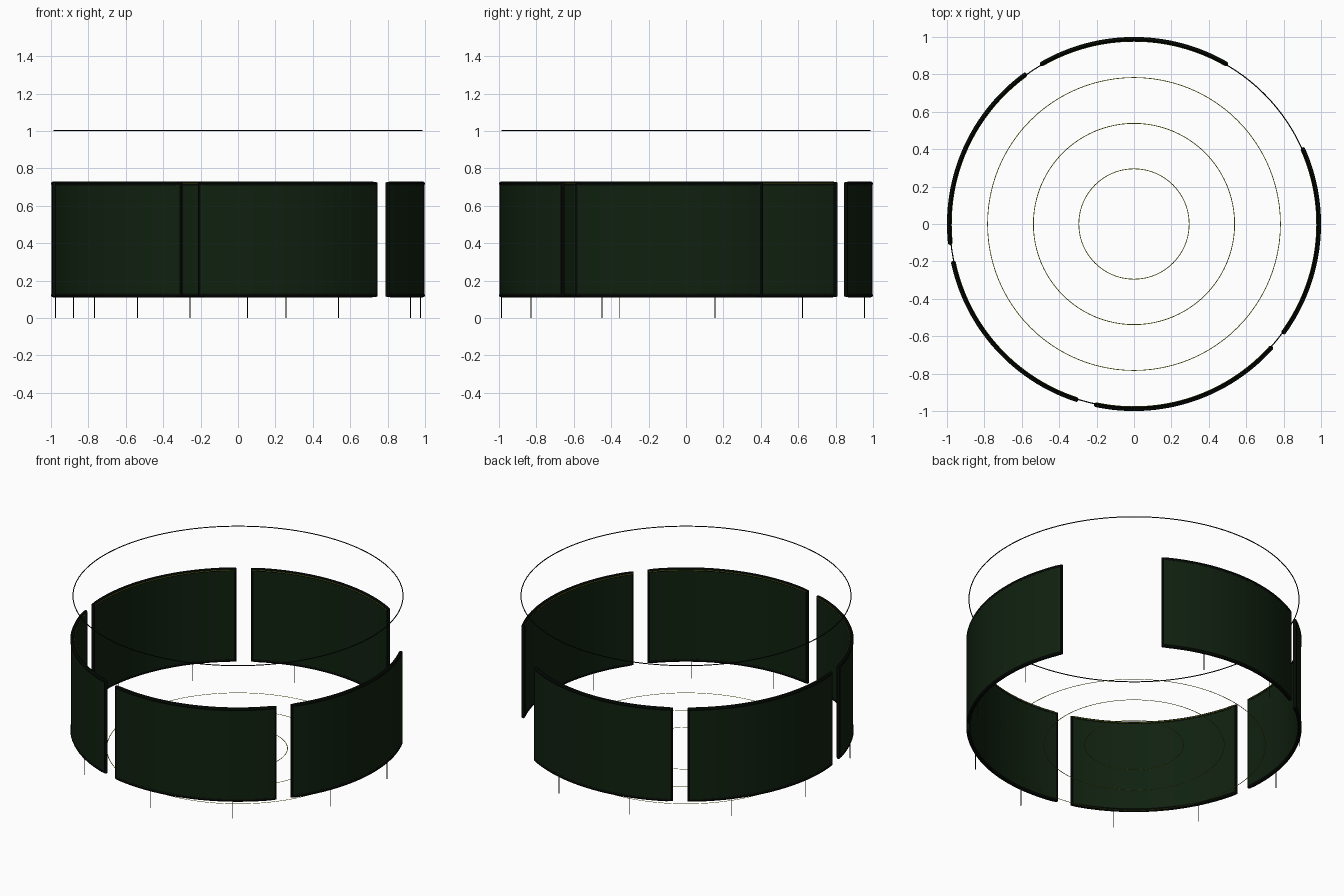
import bpy, bmesh
from math import sin, cos, radians

cube = bpy.data.objects.get("Cube")
if cube:
    bpy.data.objects.remove(cube, do_unlink=True)


def material(name, rgb):
    m = bpy.data.materials.new(name)
    m.use_nodes = True
    m.diffuse_color = (*rgb, 1)
    m.node_tree.nodes["Principled BSDF"].inputs["Base Color"].default_value = (*rgb, 1)
    return m


GREEN = material("dark green", (0.005, 0.015, 0.005))
BLACK = material("green black", (0.002, 0.004, 0.002))
YELLOW = material("yellow green", (0.42, 0.45, 0.02))

RADIUS, BOTTOM, TOP = 0.988, 0.122, 0.718
RIM, STEPS = 0.012, 32


def polar(r, deg, z):
    return (r * cos(radians(deg)), r * sin(radians(deg)), z)


def arc(r, start, end, z, steps=STEPS):
    return [polar(r, start + (end - start) * i / steps, z) for i in range(steps + 1)]


def finish(ob, mat):
    ob.data.materials.append(mat)
    bpy.ops.object.select_all(action='DESELECT')
    ob.select_set(True)
    bpy.context.view_layer.objects.active = ob
    if ob.type == 'CURVE':
        bpy.ops.object.convert(target='MESH')
    bpy.ops.object.shade_smooth_by_angle()


def tube(name, points, radius, mat, cyclic=False, sides=2):
    """Round bar along a path."""
    cu = bpy.data.curves.new(name, 'CURVE')
    cu.dimensions = '3D'
    cu.bevel_depth = radius
    cu.bevel_resolution = sides
    cu.use_fill_caps = not cyclic
    sp = cu.splines.new('POLY')
    sp.points.add(len(points) - 1)
    for p, co in zip(sp.points, points):
        p.co = (*co, 1)
    sp.use_cyclic_u = cyclic
    ob = bpy.data.objects.new(name, cu)
    bpy.context.collection.objects.link(ob)
    finish(ob, mat)


def sweep(name, r0, r1, z0, z1, start, end, steps, mat):
    """Rectangular section turned about the z axis."""
    bm = bmesh.new()
    rows = []
    for i in range(steps + 1):
        a = start + (end - start) * i / steps
        rows.append([bm.verts.new(polar(r, a, z))
                     for r, z in ((r0, z0), (r1, z0), (r1, z1), (r0, z1))])
    for a, b in zip(rows, rows[1:]):
        for k in range(4):
            n = (k + 1) % 4
            bm.faces.new((a[k], a[n], b[n], b[k]))
    if end - start < 360:
        bm.faces.new(rows[0])
        bm.faces.new(rows[-1])
    else:
        bmesh.ops.remove_doubles(bm, verts=bm.verts, dist=1e-5)
    bmesh.ops.recalc_face_normals(bm, faces=bm.faces)
    me = bpy.data.meshes.new(name)
    bm.to_mesh(me)
    bm.free()
    ob = bpy.data.objects.new(name, me)
    bpy.context.collection.objects.link(ob)
    finish(ob, mat)


# Five curved panels, each with a rim, a light strip and two thin legs
for n in range(5):
    start = 60 + 66 * n
    end = start + 60
    tag = f"_{n + 1}"
    sweep("curved_panel" + tag, RADIUS - 0.008, RADIUS + 0.008, BOTTOM, TOP,
          start, end, STEPS, GREEN)
    outline = arc(RADIUS, start, end, BOTTOM) + arc(RADIUS, end, start, TOP)
    tube("panel_rim" + tag, outline, RIM, BLACK, cyclic=True)
    tube("light_strip" + tag, arc(RADIUS - RIM, start, end, TOP), 0.0015, YELLOW, sides=1)
    for side, offset in (("a", 15), ("b", 45)):
        tube("leg" + tag + side, [polar(RADIUS, start + offset, z) for z in (0, BOTTOM)],
             0.0025, BLACK)

# Thin hoop above the panels
tube("upper_hoop", arc(RADIUS - 0.004, 0, 360, 1.003, 128)[:-1], 0.003, BLACK, cyclic=True)

# Concentric floor rings
for n, r in enumerate((0.295, 0.538, 0.783)):
    sweep(f"floor_ring_{n + 1}", r - 0.002, r + 0.002, 0, 0.001, 0, 360, 96, YELLOW)
